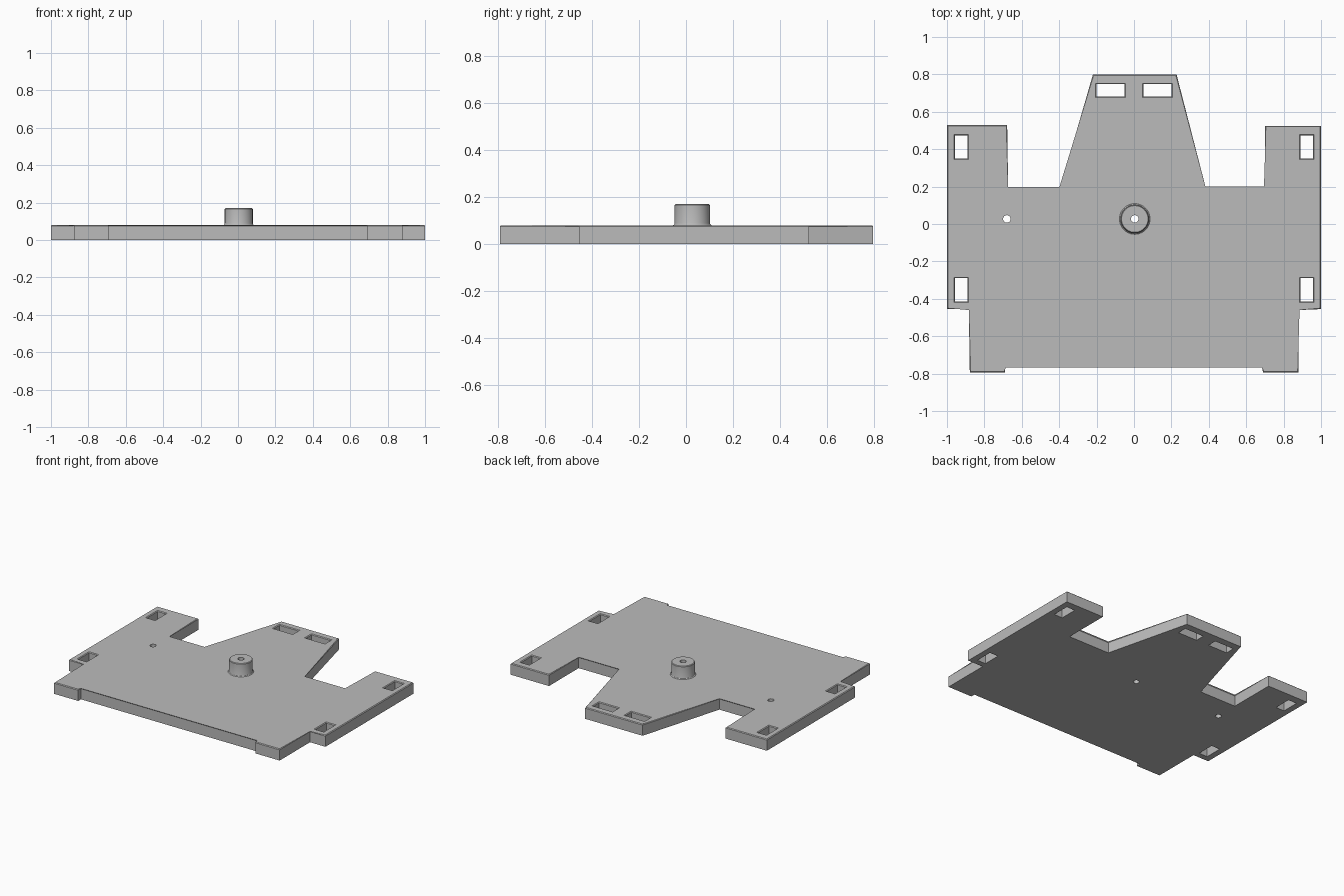
import bpy
import bmesh
from math import cos, sin, pi

if "Cube" in bpy.data.objects:
    bpy.data.objects.remove(bpy.data.objects["Cube"], do_unlink=True)

TOP = 0.08       # plate thickness
EDGE = 0.005     # small softened edge
HOLE = 0.02      # pin hole radius
CENTRE = (0.004, 0.027)

grey = bpy.data.materials.new("plain grey")
grey.use_nodes = True
grey.diffuse_color = (0.5, 0.5, 0.5, 1)
grey.node_tree.nodes["Principled BSDF"].inputs["Base Color"].default_value = (0.5, 0.5, 0.5, 1)


def finish(name, bm):
    bmesh.ops.recalc_face_normals(bm, faces=bm.faces)
    mesh = bpy.data.meshes.new(name)
    bm.to_mesh(mesh)
    bm.free()
    mesh.materials.append(grey)
    obj = bpy.data.objects.new(name, mesh)
    bpy.context.collection.objects.link(obj)
    return obj


def loft(bm, rings, closed=False):
    """Join rings of points into a solid; closed joins last ring to first."""
    loops = [[bm.verts.new(p) for p in ring] for ring in rings]
    n = len(loops[0])
    pairs = list(zip(loops, loops[1:]))
    if closed:
        pairs.append((loops[-1], loops[0]))
    else:
        bm.faces.new(loops[0])
        bm.faces.new(loops[-1])
    for a, b in pairs:
        for i in range(n):
            j = (i + 1) % n
            bm.faces.new((a[i], a[j], b[j], b[i]))


def circle(centre, r, z, n=48):
    return [(centre[0] + r * cos(2 * pi * i / n), centre[1] + r * sin(2 * pi * i / n), z)
            for i in range(n)]


def rect(x, y, w, h, z):
    return [(x + sx * w / 2, y + sy * h / 2, z)
            for sx, sy in ((-1, -1), (1, -1), (1, 1), (-1, 1))]


def smooth(obj):
    bpy.ops.object.select_all(action='DESELECT')
    bpy.context.view_layer.objects.active = obj
    obj.select_set(True)
    bpy.ops.object.shade_smooth_by_angle(angle=pi / 6)


# Base plate outline with softened upper rim
outline = [(-0.878, -0.793), (-0.69, -0.793), (-0.69, -0.763), (0.69, -0.763),
           (0.69, -0.793), (0.88, -0.793), (0.88, -0.455), (1, -0.455),
           (1, 0.525), (0.7, 0.525), (0.7, 0.195), (0.378, 0.195),
           (0.228, 0.798), (-0.22, 0.798), (-0.395, 0.193), (-0.678, 0.193),
           (-0.678, 0.528), (-1, 0.528), (-1, -0.455), (-0.878, -0.455)]
bm = bmesh.new()
loft(bm, [[(x, y, z) for x, y in outline] for z in (0, TOP)])
rim = [e for e in bm.edges if all(v.co.z > TOP / 2 for v in e.verts)]
bmesh.ops.bevel(bm, geom=rim, offset=EDGE, segments=1, affect='EDGES')
plate = finish("base_plate", bm)

# Cutters for the slots and pin holes, flared at the top surface
levels = ((-EDGE * 4, 0), (TOP - EDGE, 0), (TOP + EDGE, EDGE * 2))
bm = bmesh.new()
slots = [(side * 0.924, y, 0.066, 0.124) for side in (-1, 1) for y in (0.411, -0.352)]
slots += [(side * 0.125, 0.714, 0.15, 0.067) for side in (-1, 1)]
for x, y, w, h in slots:
    loft(bm, [rect(x, y, w + 2 * g, h + 2 * g, z) for z, g in levels])
for centre in (CENTRE, (-0.68, CENTRE[1])):
    loft(bm, [circle(centre, HOLE, z) for z in (-EDGE * 4, TOP + EDGE)])
cutter = finish("slot_cutter", bm)
cutter.hide_render = True

cut = plate.modifiers.new("slots", 'BOOLEAN')
cut.operation = 'DIFFERENCE'
cut.solver = 'EXACT'
cut.object = cutter
bpy.ops.object.select_all(action='DESELECT')
bpy.context.view_layer.objects.active = plate
plate.select_set(True)
bpy.ops.object.modifier_apply(modifier=cut.name)
bpy.data.objects.remove(cutter, do_unlink=True)
smooth(plate)

# Hollow centre boss with flared foot and softened top
profile = [(HOLE, TOP), (0.082, TOP), (0.077, TOP + 0.004), (0.075, TOP + 0.01),
           (0.075, 0.166), (0.071, 0.17), (HOLE, 0.17)]
bm = bmesh.new()
loft(bm, [circle(CENTRE, r, z) for r, z in profile], closed=True)
smooth(finish("centre_boss", bm))
